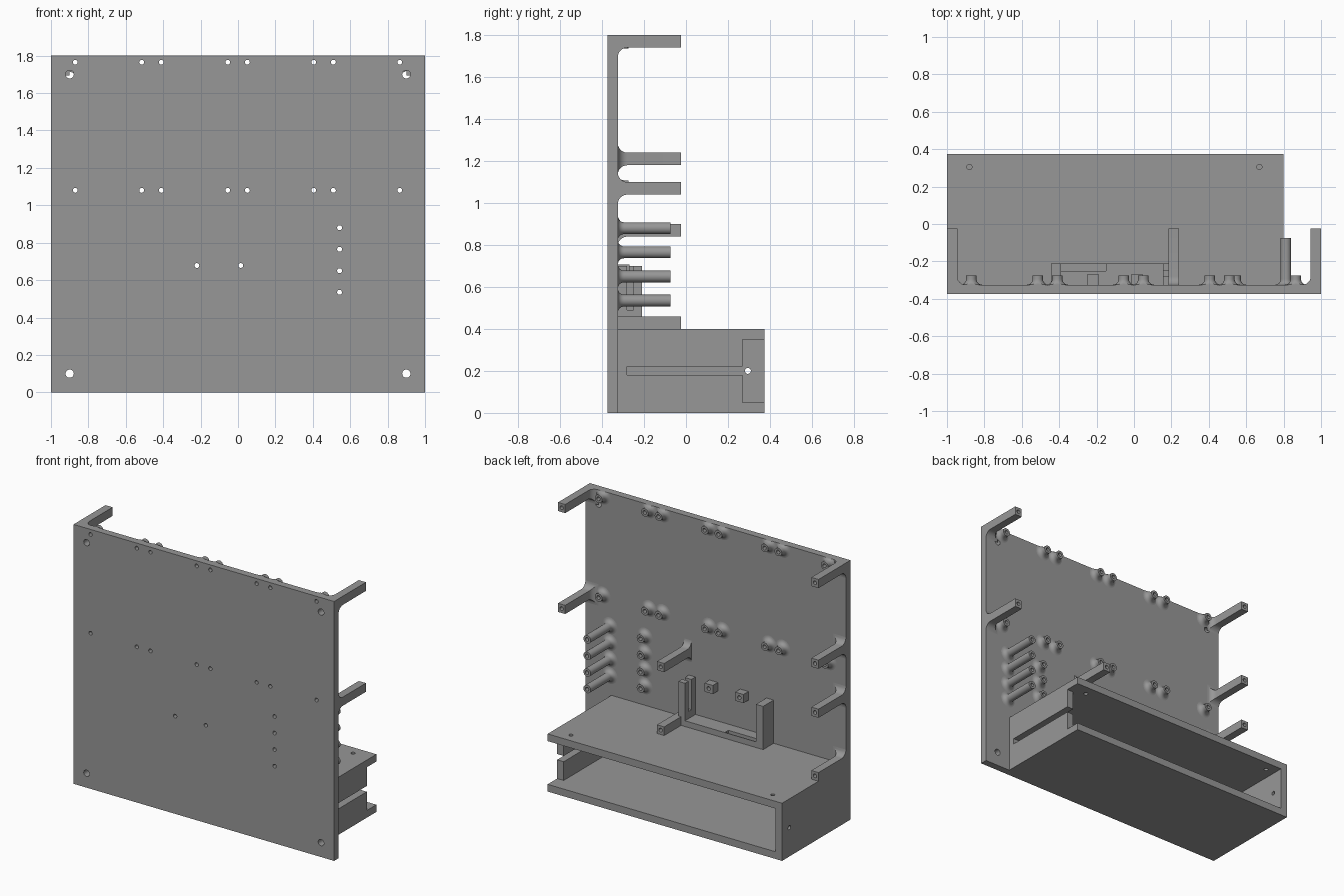
import bpy, bmesh, math
from mathutils import Matrix, Vector

if "Cube" in bpy.data.objects:
    bpy.data.objects.remove(bpy.data.objects["Cube"])

grey = bpy.data.materials.new("plain_grey")
grey.diffuse_color = (0.31, 0.31, 0.31, 1)
grey.use_nodes = True
grey.node_tree.nodes["Principled BSDF"].inputs["Base Color"].default_value = grey.diffuse_color
BACK = -0.325     # rear face of the wall panel
TOP = 1.8
PIN = 0.013       # screw hole radius


def make(name, bm):
    bmesh.ops.recalc_face_normals(bm, faces=bm.faces)
    me = bpy.data.meshes.new(name)
    bm.to_mesh(me)
    bm.free()
    ob = bpy.data.objects.new(name, me)
    bpy.context.collection.objects.link(ob)
    me.materials.append(grey)
    return ob


def add_box(bm, x0, x1, y0, y1, z0, z1):
    m = Matrix.Translation(((x0 + x1) / 2, (y0 + y1) / 2, (z0 + z1) / 2))
    m = m @ Matrix.Diagonal((x1 - x0, y1 - y0, z1 - z0, 1))
    bmesh.ops.create_cube(bm, size=1, matrix=m)


def add_rod(bm, centre, radius, length, axis):
    q = Vector((0, 0, 1)).rotation_difference(Vector(axis)).to_matrix().to_4x4()
    bmesh.ops.create_cone(bm, cap_ends=True, segments=24, radius1=radius, radius2=radius,
                          depth=length, matrix=Matrix.Translation(centre) @ q)


def box(name, *bounds):
    bm = bmesh.new()
    add_box(bm, *bounds)
    return make(name, bm)


def cut(ob, bm):
    cutter = make("cutter", bm)
    cutter.hide_render = True
    mod = ob.modifiers.new("cut", 'BOOLEAN')
    mod.operation, mod.solver, mod.object = 'DIFFERENCE', 'EXACT', cutter
    bpy.context.view_layer.objects.active = ob
    bpy.ops.object.modifier_apply(modifier=mod.name)
    bpy.data.objects.remove(cutter)


def fillet(r, steps=6):
    # (outward offset, distance from the panel) along a quarter-round
    return [(r * (1 - math.sin(a)), r * (1 - math.cos(a)))
            for a in [math.pi / 2 * i / steps for i in range(steps + 1)]]


def standoff(name, x, z, length, depth, radius=0.028, flare=0.03):
    # Lathed round post with a filleted foot and a hole from the tip
    prof = [(radius + o, d) for o, d in fillet(flare)]
    prof += [(radius, length), (PIN, length), (PIN, length - depth)]
    closed = depth < length
    bm = bmesh.new()
    n, rings = 24, []
    for r, d in prof:
        rings.append([bm.verts.new((x + r * math.cos(2 * math.pi * i / n), BACK + d,
                                    min(TOP, z + r * math.sin(2 * math.pi * i / n))))
                      for i in range(n)])
    for a, b in zip(rings, rings[1:]):
        for i in range(n):
            j = (i + 1) % n
            bm.faces.new((a[i], a[j], b[j], b[i]))
    if closed:
        bm.faces.new(rings[-1])
    return make(name, bm)


def arm(name, x0, x1, z0, z1, fx, fz, zmin=0.0):
    # Square arm with a filleted root and a screw hole in its tip
    bm = bmesh.new()
    rings = []
    for o, d in fillet(1) + [(0, None)]:
        y = -0.025 if d is None else BACK + d * 0.045
        a, b = max(-1, x0 - o * fx), min(1, x1 + o * fx)
        c, e = max(zmin, z0 - o * fz), min(TOP, z1 + o * fz)
        rings.append([bm.verts.new(p) for p in ((a, y, c), (b, y, c), (b, y, e), (a, y, e))])
    for p, q in zip(rings, rings[1:]):
        for i in range(4):
            j = (i + 1) % 4
            bm.faces.new((p[i], p[j], q[j], q[i]))
    bm.faces.new(rings[0])
    bm.faces.new(rings[-1])
    ob = make(name, bm)
    hole = bmesh.new()
    add_rod(hole, ((x0 + x1) / 2, -0.05, (z0 + z1) / 2), PIN, 0.15, (0, 1, 0))
    cut(ob, hole)


# Screw positions on the panel
row_x = (-0.87, -0.515, -0.41, -0.055, 0.05, 0.405, 0.51, 0.865)
column_z = (0.88, 0.765, 0.65, 0.535)
round_spots = [(x, z) for z in (1.08, 1.765) for x in row_x] + [(0.543, z) for z in column_z]
square_spots = [(-0.22, 0.678), (0.015, 0.678)]

# Wall panel with its screw and mounting holes
panel = box("wall_panel", -1, 1, -0.375, BACK, 0, TOP)
holes = bmesh.new()
for x, z in round_spots + square_spots:
    add_rod(holes, (x, -0.35, z), PIN, 0.2, (0, 1, 0))
for x in (-0.9, 0.9):
    for z in (0.1, 1.7):
        add_rod(holes, (x, -0.35, z), 0.022, 0.2, (0, 1, 0))
cut(panel, holes)

# Short round standoffs, square standoffs, long posts
for x, z in round_spots:
    standoff("round_standoff", x, z, 0.05, 0.05)
for x, z in square_spots:
    ob = box("square_standoff", x - 0.032, x + 0.032, BACK, -0.27, z - 0.03, z + 0.03)
    hole = bmesh.new()
    add_rod(hole, (x, -0.3, z), PIN, 0.2, (0, 1, 0))
    cut(ob, hole)
for z in column_z:
    standoff("long_post", 0.812, z, 0.25, 0.1)

# Support arms along both edges and in the middle
for z in (1.74, 1.18, 0.84, 0.40):
    arm("left_arm", -1, -0.945, z, z + 0.06, 0.045, 0.045, 0.4 if z < 0.5 else 0)
for z in (1.74, 1.04):
    arm("right_arm", 0.945, 1, z, z + 0.06, 0.045, 0.045)
arm("middle_arm", 0.185, 0.24, 0.84, 0.90, 0, 0.045)
arm("middle_arm", 0.185, 0.24, 0.40, 0.46, 0, 0, 0.4)

# Open-backed tray box
tray = box("tray_box", -1, 0.8, BACK, 0.375, 0, 0.4)
inner = bmesh.new()
add_box(inner, -0.95, 0.75, BACK - 0.02, 0.5, 0.05, 0.35)
cut(tray, inner)
slot = bmesh.new()
add_box(slot, 0.7, 0.9, -0.28, 0.3, 0.18, 0.22)
cut(tray, slot)
notch = bmesh.new()
add_box(notch, 0.7, 0.9, 0.27, 0.5, 0.05, 0.35)
cut(tray, notch)
screws = bmesh.new()
add_rod(screws, (-0.88, 0.305, 0.38), 0.014, 0.12, (0, 0, 1))
add_rod(screws, (0.67, 0.305, 0.38), 0.014, 0.12, (0, 0, 1))
add_rod(screws, (-0.975, 0.295, 0.2), 0.014, 0.12, (1, 0, 0))
cut(tray, screws)

# Board holder: low base with recess, solid end and slotted end
base = box("holder_base", -0.39, 0.155, BACK, -0.21, 0.4, 0.44)
recess = bmesh.new()
add_box(recess, -0.39, -0.15, -0.25, -0.215, 0.415, 0.5)
cut(base, recess)
box("holder_left_end", -0.445, -0.39, BACK, -0.21, 0.4, 0.7)
end = box("holder_right_end", 0.155, 0.205, BACK, -0.21, 0.4, 0.7)
gap = bmesh.new()
add_box(gap, 0.1, 0.3, -0.28, -0.25, 0.49, 0.8)
cut(end, gap)

# Smooth round surfaces, crisp edges
for ob in bpy.context.scene.objects:
    ob.select_set(True)
    bpy.context.view_layer.objects.active = ob
bpy.ops.object.shade_smooth_by_angle(angle=math.radians(30))
